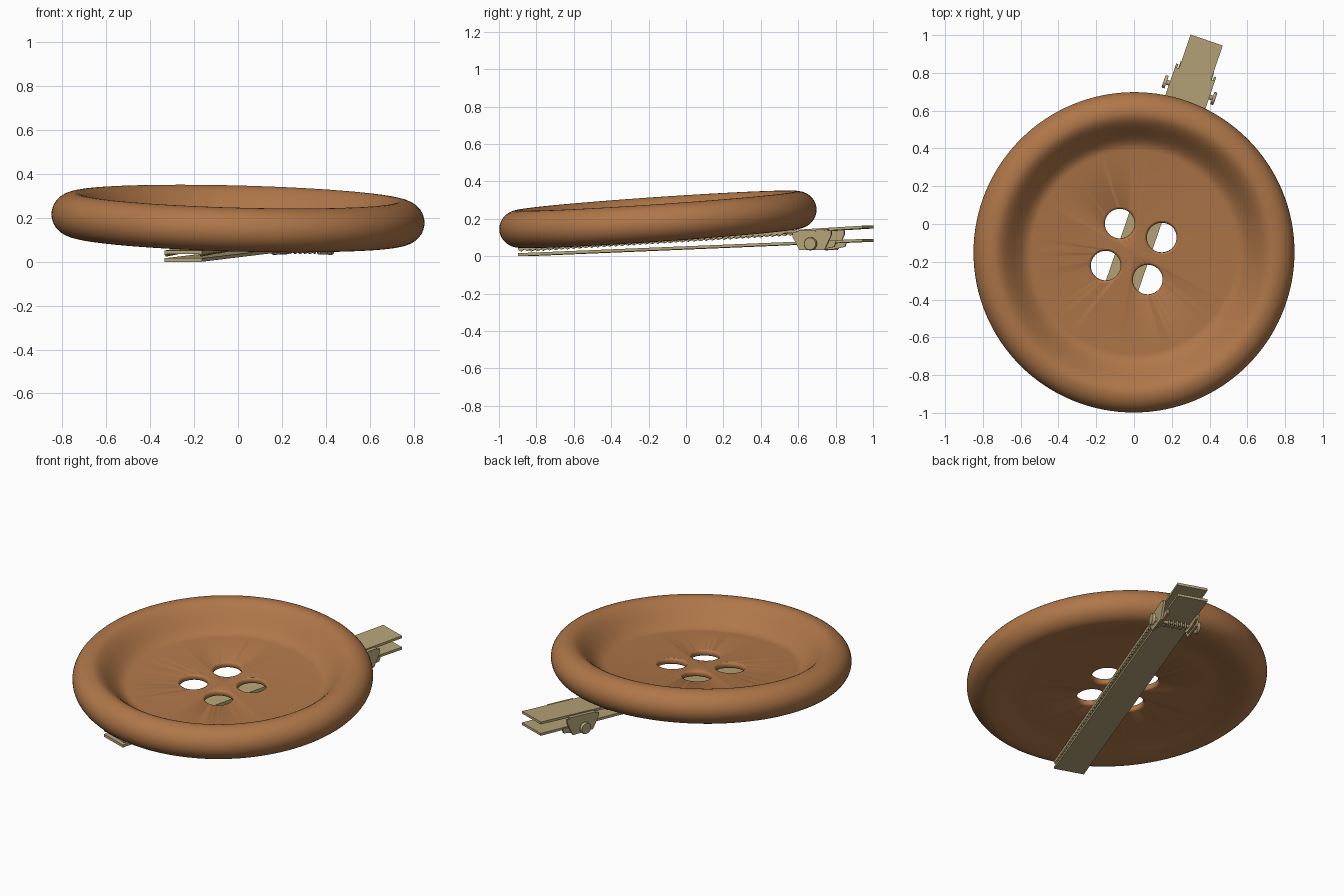
import bpy, bmesh, math
from mathutils import Vector, Matrix

if "Cube" in bpy.data.objects:
    bpy.data.objects.remove(bpy.data.objects["Cube"])


def material(name, rgb):
    m = bpy.data.materials.new(name)
    m.diffuse_color = (*rgb, 1)
    m.use_nodes = True
    m.node_tree.nodes["Principled BSDF"].inputs["Base Color"].default_value = m.diffuse_color
    return m


BROWN = material("caramel_brown", (0.43, 0.184, 0.066))
TAN = material("brass_tan", (0.47, 0.37, 0.19))
CLIP = Matrix.Translation((-0.25, -0.87, 0)) @ Matrix.Rotation(math.radians(-19), 4, 'Z')


def finish(name, bm, mat, matrix, smooth=True):
    bmesh.ops.recalc_face_normals(bm, faces=bm.faces)
    me = bpy.data.meshes.new(name)
    bm.to_mesh(me)
    bm.free()
    me.materials.append(mat)
    ob = bpy.data.objects.new(name, me)
    bpy.context.collection.objects.link(ob)
    ob.matrix_world = matrix
    if smooth:
        shade(ob)
    return ob


def shade(ob):
    bpy.ops.object.select_all(action='DESELECT')
    ob.select_set(True)
    bpy.context.view_layer.objects.active = ob
    bpy.ops.object.shade_smooth_by_angle(angle=math.radians(35))


def lathe(name, pts, steps, mat, matrix=Matrix()):
    """Turn an (r, z) profile that starts and ends on the axis."""
    bm = bmesh.new()
    vs = [bm.verts.new((r, 0, z)) for r, z in pts]
    es = [bm.edges.new(p) for p in zip(vs, vs[1:])]
    bmesh.ops.spin(bm, geom=vs + es, cent=(0, 0, 0), axis=(0, 0, 1),
                   angle=math.tau, steps=steps, use_merge=True)
    bmesh.ops.remove_doubles(bm, verts=bm.verts, dist=1e-5)
    return finish(name, bm, mat, matrix)


def slab(name, pts, x0, x1):
    """Extrude a side profile (along, z) across the clip from x0 to x1."""
    bm = bmesh.new()
    f = bm.faces.new([bm.verts.new((x0, t, z)) for t, z in pts])
    g = bmesh.ops.extrude_face_region(bm, geom=[f])
    bmesh.ops.translate(bm, vec=(x1 - x0, 0, 0),
                        verts=[v for v in g['geom'] if isinstance(v, bmesh.types.BMVert)])
    return finish(name, bm, TAN, CLIP, smooth=False)


# Button: dished disc with a fat rounded rim
def ease(r0, z0, r1, z1, n):
    return [(r0 + (r1 - r0) * i / n,
             z0 + (z1 - z0) * (1 - math.cos(math.pi * i / n)) / 2) for i in range(n + 1)]


R, A, H, FLAT = 0.745, 0.105, 0.1, 0.54
rim = [(R + A * math.cos(a), H * math.sin(a))
       for a in (math.radians(-90 + 180 * i / 20) for i in range(1, 20))]
profile = ([(0, -0.077)] + ease(FLAT, -0.077, R, -H, 8) + rim
           + ease(R, H, FLAT, -0.04, 14) + [(0, -0.04)])
button = lathe("button", profile, 128, BROWN)

# Four thread holes with softened edges
for k in range(4):
    a = math.radians(26.6 + 90 * k)
    cutter = lathe("hole_cutter", [(0, -0.15), (0.092, -0.15), (0.092, -0.078), (0.083, -0.073),
                                   (0.079, -0.066), (0.079, -0.052), (0.083, -0.044),
                                   (0.092, -0.039), (0.092, 0.1), (0, 0.1)], 40, BROWN,
                   Matrix.Translation((0.166 * math.cos(a), 0.166 * math.sin(a), 0)))
    cutter.hide_render = True
    bpy.context.view_layer.update()
    mod = button.modifiers.new("hole", 'BOOLEAN')
    mod.operation, mod.solver, mod.object = 'DIFFERENCE', 'EXACT', cutter
    bpy.context.view_layer.objects.active = button
    bpy.ops.object.modifier_apply(modifier=mod.name)
    bpy.data.objects.remove(cutter)
shade(button)
tilt = Vector((0, 0, 1)).rotation_difference(Vector((0.026, -0.068, 1)))
button.matrix_world = Matrix.Translation((0, -0.15, 0.197)) @ tilt.to_matrix().to_4x4()

# Clip arms
W, L = 0.09, 1.95
slab("upper_arm", [(0, 0.036), (L, 0.148), (L, 0.163), (0, 0.051)], -W, W)
slab("lower_arm", [(0, 0), (L, 0.077), (L, 0.092), (0, 0.016)], -W, W)


# Serrated edges under the upper arm
def under(t):
    return 0.038 + 0.112 * t / L


N, END = 44, 1.5
teeth = [(0, under(0)), (END, under(END))]
for i in range(2 * N, -1, -1):
    t = END * i / (2 * N)
    teeth.append((t, under(t) - (0.014 if i % 2 else 0.004)))

# Hinge ears and serrations on both sides
for s, side in ((-1, "left"), (1, "right")):
    slab(side + "_teeth", teeth, s * (W - 0.012), s * W)
    slab(side + "_upper_ear", [(1.56, 0.126), (1.78, 0.138), (1.78, 0.115), (1.74, 0.032),
                               (1.60, 0.032), (1.56, 0.105)], s * 0.100, s * 0.112)
    slab(side + "_lower_ear", [(1.60, 0.072), (1.80, 0.08), (1.79, 0.05), (1.72, 0.036),
                               (1.64, 0.036)], s * 0.082, s * 0.094)
slab("ear_bridge", [(1.58, 0.127), (1.76, 0.137), (1.76, 0.145), (1.58, 0.135)], -0.112, 0.112)

# Hinge pin with round caps
PIN = CLIP @ Matrix.Translation((0, 1.67, 0.066)) @ Matrix.Rotation(math.pi / 2, 4, 'Y')
pin = [(0, -0.145), (0.032, -0.145), (0.035, -0.14), (0.035, -0.128), (0.013, -0.128)]
lathe("hinge_pin", pin + [(r, -z) for r, z in reversed(pin)], 24, TAN, PIN)

# Spring coil around the pin
cu = bpy.data.curves.new("spring", 'CURVE')
cu.dimensions, cu.bevel_depth, cu.bevel_resolution = '3D', 0.006, 1
sp = cu.splines.new('POLY')
sp.points.add(100)
for i, p in enumerate(sp.points):
    a = math.tau * 5 * i / 100
    p.co = (0.025 * math.cos(a), 0.025 * math.sin(a), -0.06 + 0.12 * i / 100, 1)
cu.materials.append(TAN)
spring = bpy.data.objects.new("spring", cu)
bpy.context.collection.objects.link(spring)
spring.matrix_world = PIN
